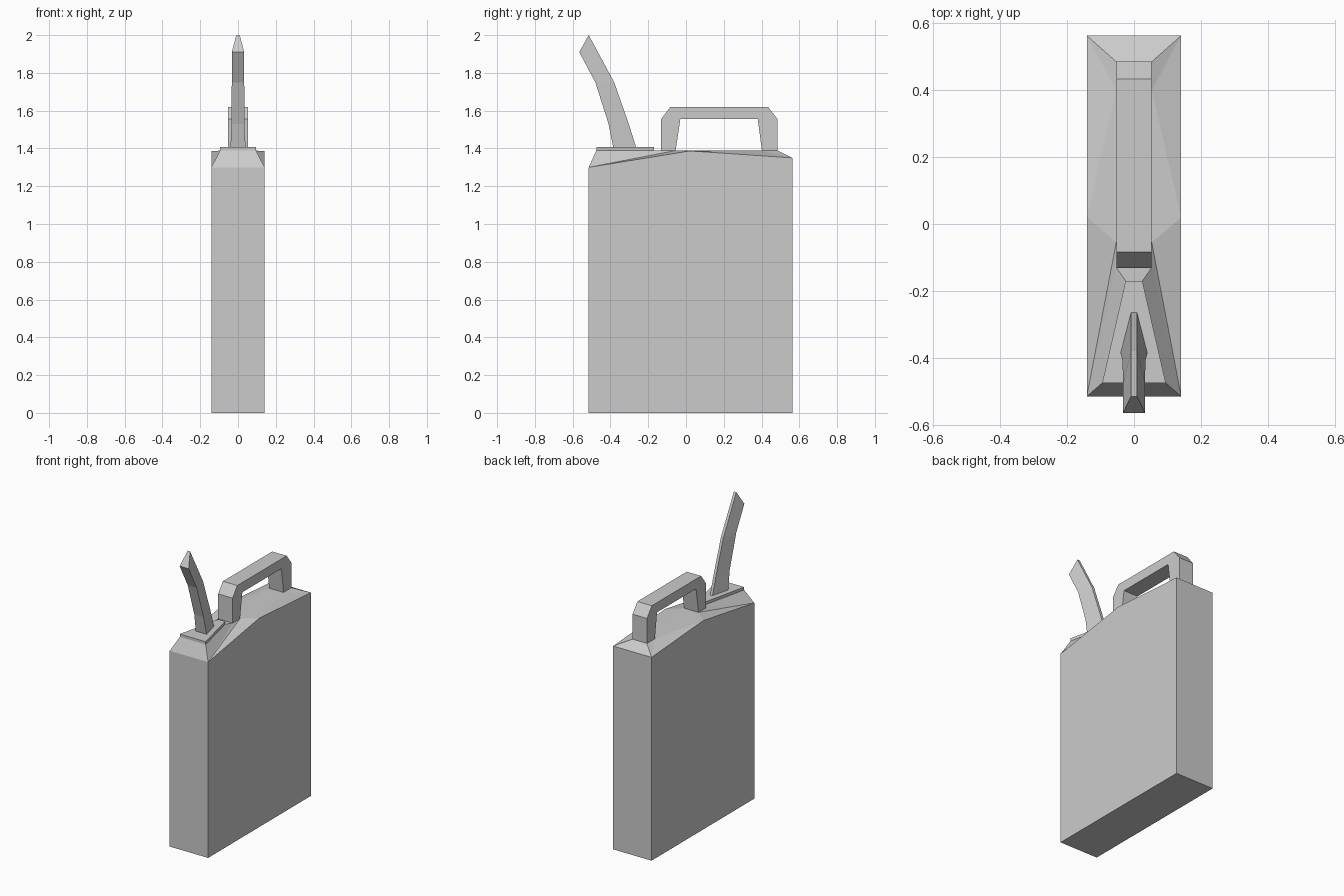
import bpy
import bmesh

cube = bpy.data.objects.get("Cube")
if cube:
    bpy.data.objects.remove(cube, do_unlink=True)

grey = bpy.data.materials.new("plain_grey")
grey.use_nodes = True
COLOUR = (0.6, 0.6, 0.6, 1)
grey.diffuse_color = COLOUR
grey.node_tree.nodes["Principled BSDF"].inputs["Base Color"].default_value = COLOUR


def finish(bm, name):
    bmesh.ops.recalc_face_normals(bm, faces=bm.faces[:])
    mesh = bpy.data.meshes.new(name)
    bm.to_mesh(mesh)
    bm.free()
    mesh.materials.append(grey)
    obj = bpy.data.objects.new(name, mesh)
    bpy.context.collection.objects.link(obj)


def loft(name, rings):
    """Skin a series of equal-length rings and cap both ends."""
    bm = bmesh.new()
    loops = [[bm.verts.new(p) for p in ring] for ring in rings]
    n = len(loops[0])
    for a, b in zip(loops, loops[1:]):
        for i in range(n):
            j = (i + 1) % n
            bm.faces.new((a[i], a[j], b[j], b[i]))
    bm.faces.new(loops[0])
    bm.faces.new(loops[-1])
    finish(bm, name)


# Can body: tall slab with a faceted shoulder, named points mirrored in x
POINTS = {
    "base_front": (0.141, -0.515, 0), "base_back": (0.141, 0.563, 0),
    "front": (0.141, -0.515, 1.3), "mid": (0.141, 0.02, 1.387),
    "back": (0.141, 0.563, 1.35),
    "h0": (0.053, -0.13, 1.389), "h1": (0.053, -0.055, 1.389),
    "h2": (0.053, 0.4, 1.389), "h3": (0.053, 0.485, 1.389),
    "p0": (0.095, -0.475, 1.389), "p1": (0.025, -0.17, 1.389),
}
SIDE_FACES = (
    "base_front base_back back mid front", "front h1 mid", "front h0 h1",
    "mid h1 h2", "mid h2 back", "back h2 h3", "front p0 p1 h0",
)
SPAN_EDGES = (
    "base_front base_back", "base_front front", "base_back back", "front p0",
    "p0 p1", "p1 h0", "h0 h1", "h1 h2", "h2 h3", "h3 back",
)
bm = bmesh.new()
left, right = ({k: bm.verts.new((s * x, y, z)) for k, (x, y, z) in POINTS.items()}
               for s in (1, -1))
for names in SIDE_FACES:
    for side in (left, right):
        bm.faces.new([side[k] for k in names.split()])
for names in SPAN_EDGES:
    a, b = names.split()
    bm.faces.new((left[a], left[b], right[b], right[a]))
finish(bm, "can_body")

# Spout plate: thin tapered slab on the front shoulder
plate = ((-0.095, -0.475), (0.095, -0.475), (0.025, -0.17), (-0.025, -0.17))
loft("spout_plate", [[(x, y, z) for x, y in plate] for z in (1.388, 1.408)])

# Spout: bent tube, wide in front and narrow behind
# each row: front y, front z, back y, back z, front half width
SPOUT = (
    (-0.385, 1.405, -0.264, 1.405, 0.04), (-0.41, 1.53, -0.303, 1.53, 0.034),
    (-0.48, 1.75, -0.38, 1.75, 0.033), (-0.565, 1.91, -0.515, 2.0, 0.033),
)
BACK = 0.009
loft("spout", [[(-w, fy, fz), (w, fy, fz), (BACK, by, bz), (-BACK, by, bz)]
               for fy, fz, by, bz, w in SPOUT])

# Handle: squared arch with chamfered outer corners
# each row: outer y, outer z, inner y, inner z
HANDLE = (
    (-0.132, 1.387, -0.055, 1.387), (-0.132, 1.555, -0.03, 1.555),
    (-0.083, 1.62, -0.03, 1.555), (0.434, 1.62, 0.38, 1.555),
    (0.485, 1.555, 0.38, 1.555), (0.485, 1.387, 0.402, 1.387),
)
outer = [(r[0], r[1]) for r in HANDLE]
inner = [HANDLE[i][2:] for i in (5, 3, 1, 0)]
loft("handle", [[(x, y, z) for y, z in outer + inner] for x in (-0.053, 0.053)])
